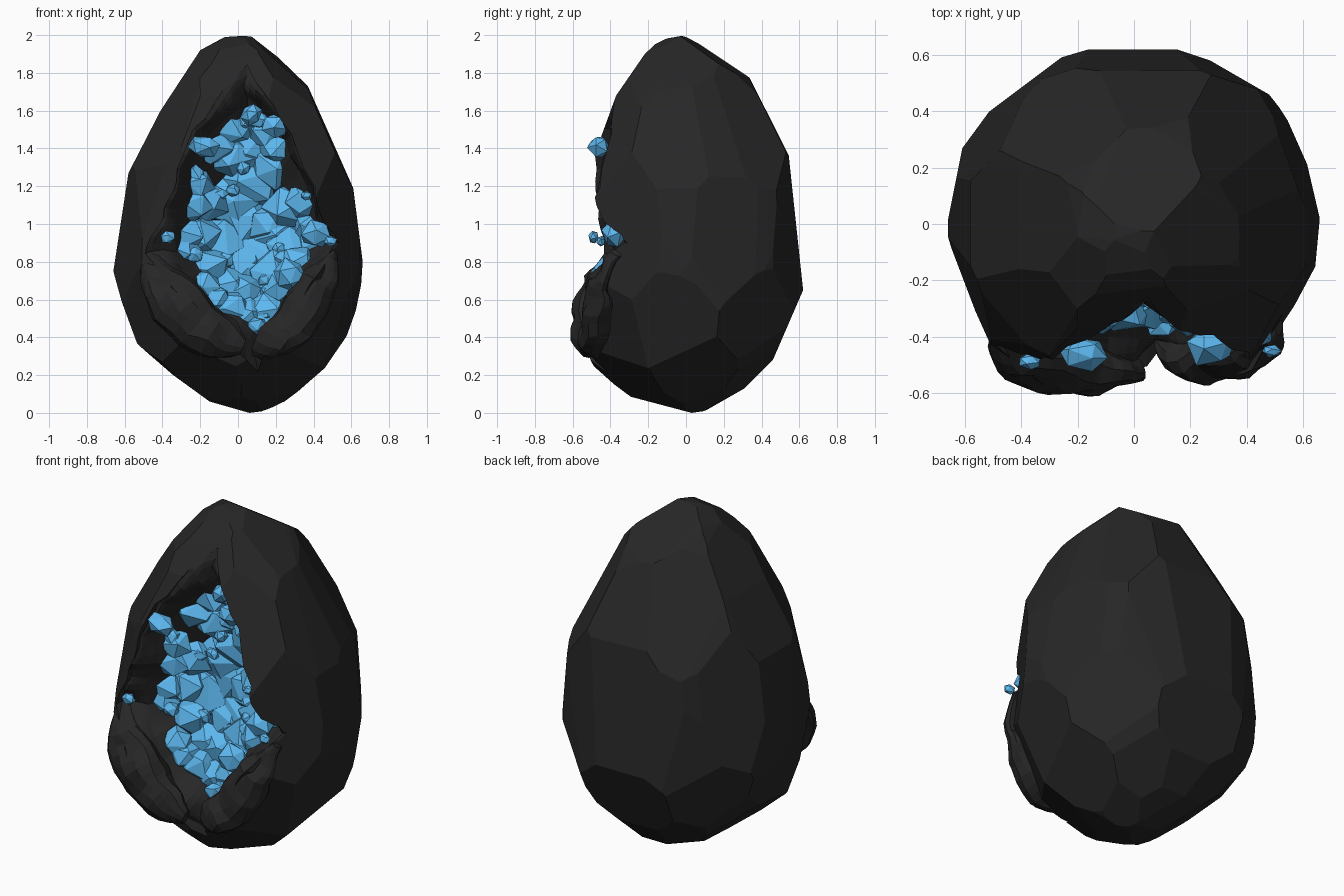
import bpy, bmesh, math, random
from mathutils import Vector, Matrix, noise

if "Cube" in bpy.data.objects:
    bpy.data.objects.remove(bpy.data.objects["Cube"])

random.seed(11)


def material(name, rgb):
    m = bpy.data.materials.new(name)
    m.diffuse_color = (*rgb, 1)
    m.use_nodes = True
    m.node_tree.nodes["Principled BSDF"].inputs["Base Color"].default_value = m.diffuse_color
    return m


def add_object(name, bm, mat=None):
    bmesh.ops.recalc_face_normals(bm, faces=bm.faces[:])
    me = bpy.data.meshes.new(name)
    bm.to_mesh(me)
    bm.free()
    ob = bpy.data.objects.new(name, me)
    bpy.context.scene.collection.objects.link(ob)
    if mat:
        me.materials.append(mat)
    return ob


def cut_solid(planes, size=6):
    """Carve a block with planes, leaving a flat-faceted convex stone."""
    bm = bmesh.new()
    bmesh.ops.create_cube(bm, size=size)
    for co, no in planes:
        bmesh.ops.bisect_plane(bm, geom=bm.verts[:] + bm.edges[:] + bm.faces[:], dist=1e-5,
                               plane_co=co, plane_no=no, clear_outer=True)
        rim = [e for e in bm.edges if e.is_boundary]
        if rim:
            bmesh.ops.edgeloop_fill(bm, edges=rim)
    return bm


# Egg profile (height, radius) and facets per band
PROFILE = [(0, .08), (.09, .27), (.33, .53), (.7, .655), (1.25, .6), (1.73, .38), (1.93, .19), (2.0, .06)]
COUNTS = [4, 6, 8, 8, 8, 7, 5]


def radius(z):
    for (z0, r0), (z1, r1) in zip(PROFILE, PROFILE[1:]):
        if z <= z1:
            return r0 + (r1 - r0) * (z - z0) / (z1 - z0)
    return 0.05


def egg_front(x, z):
    r = radius(z) * 0.97
    return -math.sqrt(max(0.001, r * r - x * x))


dark = material("dark_stone", (0.02, 0.02, 0.02))
blue = material("blue_crystal", (0.11, 0.48, 0.87))


def outline_planes(points, azimuth, elevation, centre_z):
    """Planes that trim the egg to an outline (clockwise) seen from one direction."""
    a, e = math.radians(azimuth), math.radians(elevation)
    right = Vector((math.cos(a), math.sin(a), 0))
    up = Vector((-math.sin(a) * math.sin(e), math.cos(a) * math.sin(e), math.cos(e)))
    res = []
    for (u, v), (u2, v2) in zip(points, points[1:] + points[:1]):
        no = (right * -(v2 - v) + up * (u2 - u)).normalized()
        res.append((right * u + up * v + Vector((0, 0, centre_z)), no))
    return res


# Egg outlines: front, side, top and two from behind
front = [(.09, 2.0), (.37, 1.73), (.61, 1.19), (.66, .8), (.64, .5), (.6, .41), (.37, .12), (.14, .01), (.06, 0),
         (-.15, .06), (-.55, .35), (-.66, .75), (-.58, 1.27), (-.41, 1.6), (-.2, 1.92), (-.07, 1.99)]
side = [(0, 2), (.36, 1.76), (.54, 1.4), (.62, .65), (.46, .28), (.31, .13), (.1, .01), (.03, 0), (-.31, .09),
        (-.46, .2), (-.62, .45), (-.62, .68), (-.53, 1.15), (-.49, 1.35), (-.37, 1.68), (-.17, 1.97)]
top = [(.22, .61), (.48, .46), (.59, .32), (.66, .02), (.63, -.3), (.55, -.44), (.4, -.57), (-.25, -.62),
       (-.51, -.45), (-.67, -.03), (-.6, .32), (-.54, .38), (-.22, .62), (.12, .625)]
back_left = [(-.03, .96), (.1, .94), (.31, .8), (.54, .41), (.67, -.13), (.67, -.27), (.62, -.58), (.51, -.68),
             (.1, -.9), (-.1, -.92), (-.37, -.84), (-.64, -.46), (-.66, -.27), (-.62, .2), (-.33, .73), (-.13, .92)]
back_right = [(-.07, .89), (.25, .79), (.59, .27), (.65, -.13), (.65, -.34), (.6, -.51), (.45, -.68), (.04, -.93),
              (-.2, -.93), (-.53, -.68), (-.67, -.47), (-.71, .03), (-.68, .17), (-.56, .54), (-.35, .71)]
planes = outline_planes(front, 0, 0, 0) + outline_planes(side, 90, 0, 0) + outline_planes(top, 0, 90, 0)
planes += outline_planes(back_left, 213, 25, 1) + outline_planes(back_right, 137, -28, 1)
# Facets between the outlines
for band, count in enumerate(COUNTS):
    (z0, r0), (z1, r1) = PROFILE[band:band + 2]
    for k in range(count):
        a = (k + 0.5 * (band % 2) + random.uniform(-.15, .15)) * math.tau / count + 0.7
        f = random.uniform(0.35, 0.65)
        z, r = z0 + (z1 - z0) * f, (r0 + (r1 - r0) * f) * 0.98
        out = Vector((math.cos(a), math.sin(a), 0))
        no = out * (z1 - z0) + Vector((0, 0, r0 - r1))
        no = no.normalized() + Vector((0, 0, random.uniform(-.05, .05)))
        planes.append((out * r + Vector((0, 0, z)), no.normalized()))
bm = cut_solid(planes)
bmesh.ops.remove_doubles(bm, verts=bm.verts[:], dist=0.012)
shell = add_object("egg_shell", bm, dark)

# Opening outlines: outer edge of the lip and inner edge, clockwise from the top
outer = [(.04, 1.85), (.13, 1.7), (.27, 1.48), (.4, 1.2), (.46, 1.02), (.53, .9), (.46, .8), (.38, .68),
         (.32, .52), (.2, .38), (.09, .22), (-.02, .36), (-.15, .42), (-.27, .52), (-.35, .68), (-.5, .85),
         (-.43, .96), (-.36, 1.12), (-.32, 1.3), (-.23, 1.5), (-.07, 1.7)]
inner = [(.05, 1.63), (.12, 1.6), (.24, 1.45), (.36, 1.2), (.42, 1.02), (.44, .9), (.37, .8), (.3, .68),
         (.22, .54), (.16, .47), (.1, .42), (.02, .48), (-.08, .52), (-.18, .6), (-.25, .7), (-.34, .85),
         (-.32, .98), (-.28, 1.12), (-.26, 1.3), (-.16, 1.46), (-.05, 1.57)]
SUB = 3


def dense(pts):
    return [Vector(p).lerp(Vector(q), k / SUB) for p, q in zip(pts, pts[1:] + pts[:1]) for k in range(SUB)]


outer, inner = dense(outer), dense(inner)
centre = Vector((0.04, 0.95))
DEPTH = 0.17


def rough(p, amount):
    return p + noise.noise_vector(p * 7) * amount


# Cavity cutter: rough lip leading into a bowl
rows = [[Vector((o.x, -1, o.y)) for o in outer]]
for k in range(7):
    t = k / 6
    row = []
    for o, i in zip(outer, inner):
        q = o.lerp(i, t ** 0.8)
        row.append(rough(Vector((q.x, egg_front(q.x, q.y) + 0.015 + (DEPTH - 0.015) * t ** 1.2, q.y)), 0.03))
    rows.append(row)
for s in (0.85, 0.4):
    row = []
    for p in rows[7]:
        q = centre.lerp(Vector((p.x, p.z)), s)
        row.append(Vector((q.x, p.y * s * s - 0.02, q.y)))
    rows.append(row)
bm = bmesh.new()
grid = [[bm.verts.new(p) for p in row] for row in rows]
n = len(outer)
for a, b in zip(grid, grid[1:]):
    for j in range(n):
        bm.faces.new((a[j], a[(j + 1) % n], b[(j + 1) % n], b[j]))
for row, y in ((grid[0], -1), (grid[-1], 0)):
    hub = bm.verts.new((centre.x, y, centre.y))
    for j in range(n):
        bm.faces.new((row[j], row[(j + 1) % n], hub))
cutter = add_object("cavity_cutter", bm)
cutter.hide_render = True
mod = shell.modifiers.new("cavity", 'BOOLEAN')
mod.object, mod.operation, mod.solver = cutter, 'DIFFERENCE', 'EXACT'
mod.use_self = True
deps = bpy.context.evaluated_depsgraph_get()
shell.data = bpy.data.meshes.new_from_object(shell.evaluated_get(deps))
bpy.data.objects.remove(cutter)

# Lumpy lower lip: one tapered, roughened roll on each side of the cleft
bm = bmesh.new()
for path in ([(-.49, .84, .03), (-.42, .72, .1), (-.33, .58, .14), (-.22, .46, .15), (-.1, .4, .12), (.04, .35, .05)],
             [(.51, .84, .03), (.45, .73, .09), (.38, .6, .11), (.3, .48, .12), (.2, .38, .1), (.12, .27, .04)]):
    rings = []
    pts = [Vector(p).lerp(Vector(q), f) for p, q in zip(path, path[1:]) for f in (0, .34, .67)] + [Vector(path[-1])]
    for i, p in enumerate(pts):
        a, b = pts[max(i - 1, 0)], pts[min(i + 1, len(pts) - 1)]
        across = Vector((-(b - a).y, 0, (b - a).x)).normalized()
        c = Vector((p.x, egg_front(p.x, p.y) + p.z * 0.1, p.y))
        angles = [k * math.tau / 12 for k in range(12)]
        rings.append([bm.verts.new(rough(c + across * p.z * math.cos(t) + Vector((0, p.z * .7 * math.sin(t), 0)), .04))
                      for t in angles])
    for a, b in zip(rings, rings[1:]):
        for k in range(12):
            bm.faces.new((a[k], a[(k + 1) % 12], b[(k + 1) % 12], b[k]))
    bm.faces.new(rings[0])
    bm.faces.new(rings[-1])
add_object("lower_lip", bm, dark)

# Crystals
crystals = bmesh.new()


def crystal(x, y, z, r):
    axis = Vector([random.uniform(-1, 1) for _ in range(3)]).normalized()
    turn = Matrix.Rotation(random.uniform(0, 6.28), 4, axis)
    stretch = Matrix.Diagonal((random.uniform(.95, 1.2), .8, random.uniform(.8, 1.05), 1))
    new = bmesh.ops.create_icosphere(crystals, subdivisions=1, radius=r,
                                     matrix=Matrix.Translation((x, y, z)) @ stretch @ turn)
    for v in new['verts']:
        v.co += Vector([random.uniform(-.1, .1) * r for _ in range(3)])


# Crystal bed: rings following the bowl, then small crystals on top
for s, count, r in ((.1, 1, .16), (.4, 6, .165), (.7, 12, .145), (.9, 20, .11)):
    for k in range(count):
        e = inner[int((k + random.uniform(0, .4)) * n / count) % n]
        q = centre.lerp(e, s)
        edge = egg_front(e.x, e.y) + DEPTH - .03
        size = r * random.uniform(.85, 1.1)
        crystal(q.x, -0.18 + (edge + 0.18) * s ** 2 + size * 0.75, q.y, size)
for k in range(12):
    e, s = random.choice(inner), random.uniform(.4, .95)
    q = centre.lerp(e, s)
    crystal(q.x, -0.18 + (egg_front(e.x, e.y) + DEPTH + 0.18) * s ** 2, q.y, random.uniform(.035, .055))
# Large and loose crystals
for x, y, z, r in ((.03, -.08, .72, .18), (.17, -.13, 1.0, .12), (-.18, -.46, 1.41, .075), (.2, -.34, 1.52, .075),
                   (.27, -.44, .73, .09), (.41, -.38, .95, .08), (-.37, -.49, .93, .035), (.49, -.45, .91, .03),
                   (.36, -.42, 1.15, .03), (.1, -.36, .46, .055), (.07, -.26, 1.58, .06)):
    crystal(x, y, z, r)
add_object("crystals", crystals, blue)
